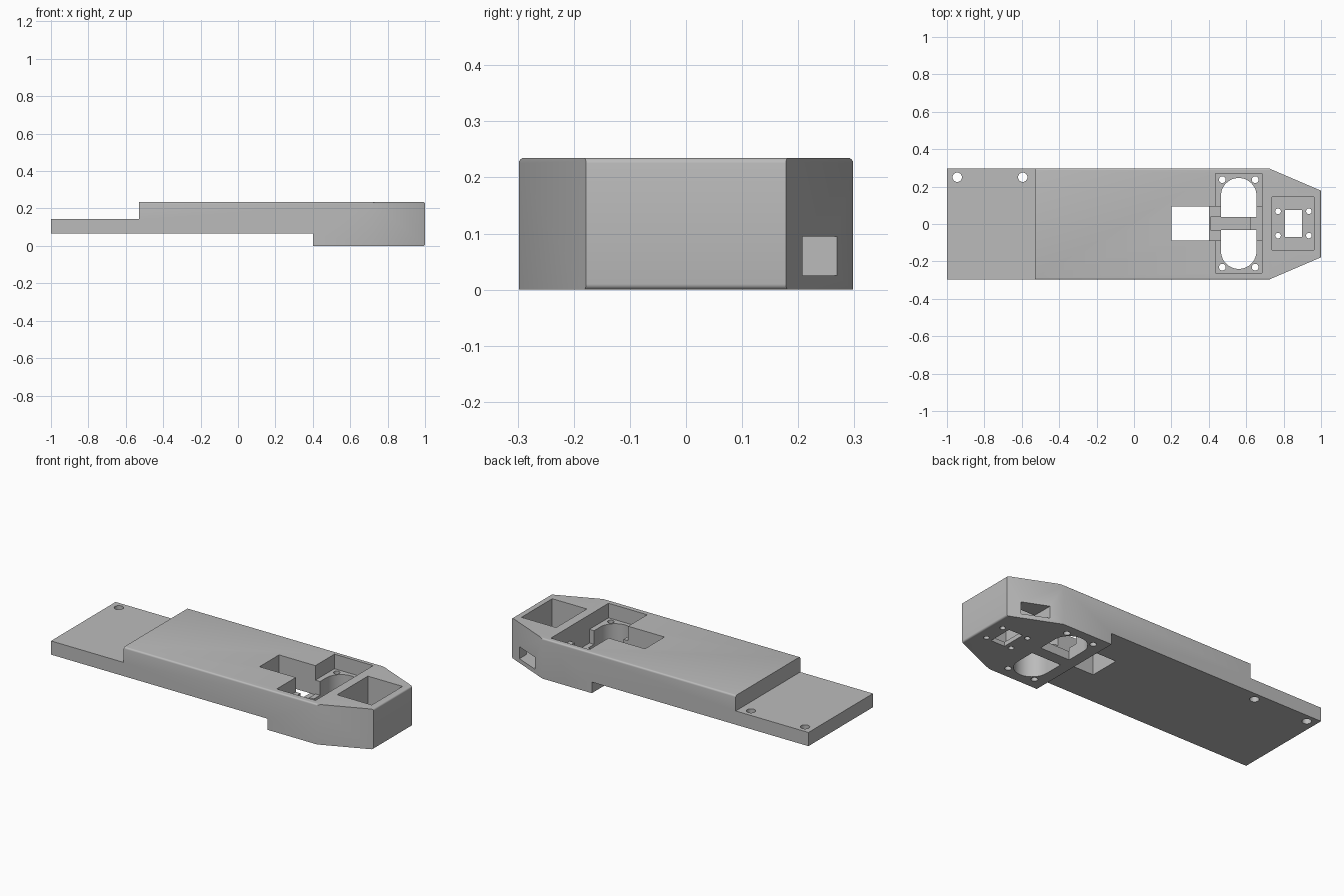
import bpy, bmesh, math

if "Cube" in bpy.data.objects:
    bpy.data.objects.remove(bpy.data.objects["Cube"])

grey = bpy.data.materials.new("plain grey")
grey.use_nodes = True
COLOUR = (0.5, 0.5, 0.5, 1)
grey.diffuse_color = COLOUR
grey.node_tree.nodes["Principled BSDF"].inputs["Base Color"].default_value = COLOUR


def prism(name, outline, z0, z1, round_edge=None):
    """Extrude a plan outline from z0 to z1, optionally rounding chosen edges."""
    bm = bmesh.new()
    base = bm.faces.new([bm.verts.new((x, y, z0)) for x, y in outline])
    top = bmesh.ops.extrude_face_region(bm, geom=[base])["geom"]
    for v in top:
        if isinstance(v, bmesh.types.BMVert):
            v.co.z = z1
    bmesh.ops.recalc_face_normals(bm, faces=bm.faces)
    if round_edge:
        edges = [e for e in bm.edges if round_edge(*(v.co for v in e.verts))]
        bmesh.ops.bevel(bm, geom=edges, offset=0.01, segments=4,
                        profile=0.5, affect='EDGES')
    mesh = bpy.data.meshes.new(name)
    bm.to_mesh(mesh)
    bm.free()
    mesh.materials.append(grey)
    obj = bpy.data.objects.new(name, mesh)
    bpy.context.collection.objects.link(obj)
    return obj


def rect(x0, x1, y0, y1):
    return [(x0, y0), (x1, y0), (x1, y1), (x0, y1)]


def circle(x, y, r, n=24):
    return [(x + r * math.cos(2 * math.pi * i / n),
             y + r * math.sin(2 * math.pi * i / n)) for i in range(n)]


def arch(x, y_flat, y_tip, r, n=24):
    """Straight-sided opening ending in a half circle."""
    s = 1 if y_tip > y_flat else -1
    yc = y_tip - s * r
    arc = [(x + r * math.cos(math.pi * i / n),
            yc + s * r * math.sin(math.pi * i / n)) for i in range(n + 1)]
    return [(x + r, y_flat)] + arc + [(x - r, y_flat)]


def rounded(a, b):
    level = abs(a.z - b.z) < 0.001
    long_top = level and a.z > 0.2 and abs(a.x - b.x) > 1
    nose = level and a.x > 0.99 and b.x > 0.99
    return long_top or nose


# Housing with tapered nose
TOP, STEP = 0.235, 0.065
plan = [(-1, -0.298), (0.72, -0.298), (1, -0.178),
        (1, 0.178), (0.72, 0.298), (-1, 0.298)]
body = prism("housing", plan, 0, TOP, rounded)


def cut(outline, z0=-0.1, z1=0.4):
    tool = prism("cutter", outline, z0, z1)
    tool.hide_render = True
    mod = body.modifiers.new("cut", 'BOOLEAN')
    mod.operation, mod.solver, mod.object = 'DIFFERENCE', 'EXACT', tool
    bpy.context.view_layer.objects.active = body
    bpy.ops.object.modifier_apply(modifier=mod.name)
    mesh = tool.data
    bpy.data.objects.remove(tool)
    bpy.data.meshes.remove(mesh)


# Lowered tail plate and raised underside
cut(rect(-2, -0.53, -1, 1), 0.145)
cut(rect(-2, 0.4, -1, 1), -0.1, STEP)

# Tail mounting holes
for x in (-0.945, -0.595):
    cut(circle(x, 0.25, 0.025))

# Wide pocket, connector opening and cable channel
cut(rect(0.435, 0.685, -0.263, 0.269), 0.15)
cut(rect(0.2, 0.435, -0.087, 0.093), STEP)
cut(rect(0.2, 0.4, -0.087, 0.093))
cut(rect(0.43, 0.685, -0.087, 0.093), STEP + 0.005)
cut(rect(0.41, 0.62, -0.031, 0.037), 0.05)

# Arched openings and their screw holes
for s in (1, -1):
    cut(arch(0.56, 0.003 + s * 0.034, 0.003 + s * 0.243, 0.095))
    for x in (0.472, 0.648):
        cut(circle(x, 0.003 + s * 0.234, 0.018))

# Nose pocket with window and screw holes
cut(rect(0.738, 0.962, -0.139, 0.145), 0.025)
cut(rect(0.808, 0.898, -0.069, 0.075))
for x in (0.77, 0.935):
    for y in (-0.062, 0.068):
        cut(circle(x, y, 0.015))

# Side cable port into the nose pocket
cut(rect(0.787, 0.931, 0.1, 0.5), 0.025, 0.095)

# Smooth shading on curved walls only
bpy.ops.object.select_all(action='DESELECT')
body.select_set(True)
bpy.context.view_layer.objects.active = body
bpy.ops.object.shade_smooth_by_angle(angle=math.radians(30))
